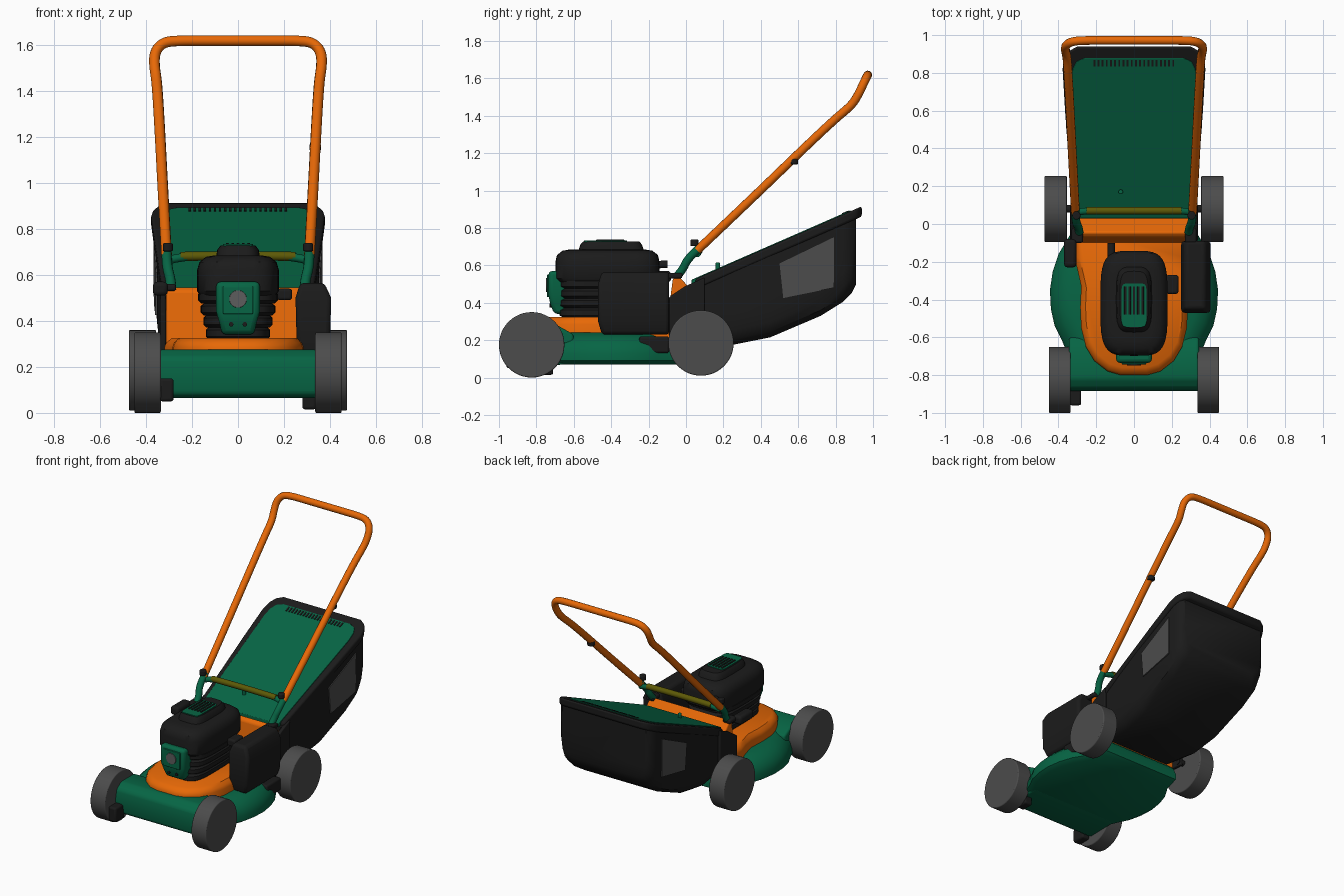
import bpy, bmesh, math

cube = bpy.data.objects.get("Cube")
if cube:
    bpy.data.objects.remove(cube, do_unlink=True)


def material(name, r, g, b):
    m = bpy.data.materials.new(name)
    m.use_nodes = True
    m.diffuse_color = (r, g, b, 1)
    m.node_tree.nodes["Principled BSDF"].inputs["Base Color"].default_value = (r, g, b, 1)
    return m


GREEN = material("green", 0.002, 0.13, 0.058)
ORANGE = material("orange", 0.8, 0.14, 0.002)
BLACK = material("black", 0.011, 0.011, 0.011)
GREY = material("wheel grey", 0.072, 0.072, 0.072)
OLIVE = material("olive", 0.11, 0.1, 0.002)
SILVER = material("light grey", 0.11, 0.11, 0.11)


def finish(ob, mat, bevel=0):
    ob.data.materials.append(mat)
    if bevel:
        mod = ob.modifiers.new("bevel", 'BEVEL')
        mod.width, mod.segments, mod.limit_method = bevel, 3, 'ANGLE'
    bpy.ops.object.select_all(action='DESELECT')
    ob.select_set(True)
    bpy.context.view_layer.objects.active = ob
    bpy.ops.object.shade_smooth_by_angle(angle=math.radians(40))
    return ob


def loft(name, rings, mat, bevel=0):
    bm = bmesh.new()
    loops = [[bm.verts.new(p) for p in ring] for ring in rings]
    n = len(loops[0])
    for a, b in zip(loops, loops[1:]):
        for i in range(n):
            j = (i + 1) % n
            bm.faces.new((a[i], a[j], b[j], b[i]))
    bm.faces.new(loops[0])
    bm.faces.new(loops[-1])
    bmesh.ops.recalc_face_normals(bm, faces=bm.faces)
    me = bpy.data.meshes.new(name)
    bm.to_mesh(me)
    bm.free()
    ob = bpy.data.objects.new(name, me)
    bpy.context.collection.objects.link(ob)
    return finish(ob, mat, bevel)


def box(name, x, y, z, mat, bevel=0.012):
    ring = [(x[0], y[0]), (x[1], y[0]), (x[1], y[1]), (x[0], y[1])]
    return loft(name, [[(a, b, h) for a, b in ring] for h in z], mat, bevel)


def oval(z, hx, hy, cy=-0.42, power=4, n=40):
    pts = []
    for i in range(n):
        a = math.tau * i / n
        c, s = math.cos(a), math.sin(a)
        pts.append((math.copysign(abs(c) ** (2 / power), c) * hx,
                    cy + math.copysign(abs(s) ** (2 / power), s) * hy, z))
    return pts


def extrude_x(name, profile, x0, x1, mat, bevel=0.01):
    return loft(name, [[(x, y, z) for y, z in profile] for x in (x0, x1)], mat, bevel)


def cylinder(name, centre, radius, depth, mat, axis='Z', bevel=0.006):
    rot = {'X': (0, math.pi / 2, 0), 'Y': (math.pi / 2, 0, 0), 'Z': (0, 0, 0)}[axis]
    bpy.ops.mesh.primitive_cylinder_add(vertices=48, radius=radius, depth=depth,
                                        location=centre, rotation=rot)
    ob = bpy.context.object
    ob.name = name
    return finish(ob, mat, bevel)


def tube(name, path, radius, mat):
    cu = bpy.data.curves.new(name, 'CURVE')
    cu.dimensions = '3D'
    cu.bevel_depth, cu.bevel_resolution, cu.use_fill_caps = radius, 4, True
    sp = cu.splines.new('NURBS')
    sp.points.add(len(path) - 1)
    for p, co in zip(sp.points, path):
        p.co = (*co, 1)
    sp.order_u, sp.use_endpoint_u, sp.resolution_u = 3, True, 8
    ob = bpy.data.objects.new(name, cu)
    bpy.context.collection.objects.link(ob)
    bpy.ops.object.select_all(action='DESELECT')
    ob.select_set(True)
    bpy.context.view_layer.objects.active = ob
    bpy.ops.object.convert(target='MESH')
    return finish(bpy.context.object, mat)


def mirrored(half):
    return half + [(-x, y) for x, y in reversed(half)]


def outline(half, z, scale=1, cy=-0.4):
    return [(x * scale, cy + (y - cy) * scale, z) for x, y in mirrored(half)]


# Wheels and axle stubs
for side, label in ((1, "left"), (-1, "right")):
    cylinder(f"front_wheel_{label}", (side * 0.393, -0.825, 0.175), 0.175, 0.115, GREY, 'X')
    cylinder(f"rear_wheel_{label}", (side * 0.415, 0.08, 0.185), 0.175, 0.118, GREY, 'X')
    cylinder(f"rear_axle_{label}", (side * 0.34, 0.08, 0.22), 0.02, 0.06, BLACK, 'X', 0)

# Cutting deck and front housing
deck = [(0.3, -0.85), (0.34, -0.72), (0.38, -0.62), (0.42, -0.54), (0.44, -0.45), (0.445, -0.35),
        (0.43, -0.25), (0.40, -0.16), (0.34, -0.06), (0.31, 0.06)]
loft("deck", [outline(deck, z, s) for z, s in
              ((0.07, 0.93), (0.09, 1), (0.13, 1), (0.175, 0.97), (0.215, 0.88), (0.24, 0.75))], GREEN)
extrude_x("front_housing", [(-0.84, 0.065), (-0.87, 0.08), (-0.885, 0.17), (-0.87, 0.24),
                            (-0.82, 0.275), (-0.68, 0.275), (-0.6, 0.23), (-0.6, 0.07)],
          -0.345, 0.345, GREEN, 0.015)
box("front_bracket", (-0.34, -0.28), (-0.96, -0.86), (0.05, 0.15), BLACK)
box("lower_bracket", (0.28, 0.34), (-0.8, -0.71), (0.015, 0.1), BLACK)
box("side_outlet", (0.30, 0.40), (-0.25, -0.09), (0.13, 0.22), BLACK)

# Orange body shell and upright rear wall
shell = [(0.07, -0.8), (0.14, -0.78), (0.21, -0.725), (0.255, -0.65), (0.28, -0.55), (0.285, -0.44),
         (0.28, -0.33), (0.30, -0.24), (0.32, -0.16), (0.32, 0.02)]
loft("body_shell", [outline(shell, z, s) for z, s in
                    ((0.2, 1), (0.285, 1), (0.305, 0.975), (0.325, 0.9))], ORANGE)
extrude_x("rear_wall", [(-0.1, 0.3), (-0.07, 0.53), (-0.045, 0.55), (0.035, 0.46), (0.035, 0.25)],
          -0.312, 0.312, ORANGE)

# Engine: ribbed block, cover and starter cap
for k in range(4):
    z = 0.32 + k * 0.052
    hx = 0.14 + k * 0.011
    loft("engine_rib", [oval(z + dz, hx * s, 0.245 * s, -0.43) for dz, s in
                        ((0, 0.92), (0.012, 1), (0.04, 1), (0.052, 0.92))], BLACK)
loft("engine_cover", [oval(z, hx, hy) for z, hx, hy in
                      ((0.51, 0.165, 0.26), (0.53, 0.178, 0.278), (0.62, 0.178, 0.278),
                       (0.655, 0.168, 0.27), (0.678, 0.14, 0.24), (0.685, 0.10, 0.2))], BLACK)
loft("starter_cap", [oval(z, hx, hy, -0.4) for z, hx, hy in
                     ((0.68, 0.095, 0.175), (0.71, 0.09, 0.165), (0.728, 0.075, 0.15))], BLACK)
loft("starter_panel", [oval(z, 0.066, 0.115, -0.43, 8) for z in (0.722, 0.733)], GREEN)
for k in range(5):
    x = (k - 2) * 0.023
    box("grille_bar", (x - 0.006, x + 0.006), (-0.48, -0.33), (0.728, 0.738), BLACK, 0.002)
tube("starter_handle", [(-0.12, -0.22, 0.6), (-0.12, -0.15, 0.605), (-0.12, -0.1, 0.605)], 0.02, BLACK)
box("fuel_cap", (0.17, 0.235), (-0.37, -0.27), (0.49, 0.54), BLACK)

# Muffler guard on the engine front
loft("muffler_guard", [[(-w, y, z), (w, y, z), (w, -0.64, z), (-w, -0.64, z)] for w, y, z in
                       ((0.07, -0.705, 0.34), (0.08, -0.725, 0.39), (0.095, -0.735, 0.44),
                        (0.095, -0.735, 0.57))], GREEN, 0.02)
box("guard_plate", (-0.065, 0.065), (-0.743, -0.73), (0.43, 0.55), GREEN, 0.004)
cylinder("muffler_disc", (0, -0.742, 0.495), 0.038, 0.012, SILVER, 'Y', 0.002)
for x in (-0.03, 0.03):
    cylinder("guard_bolt", (x, -0.724, 0.385), 0.01, 0.012, BLACK, 'Y', 0)

# Side box and lever block
loft("side_box", [[(x0, -0.47 + t, z), (x1, -0.47 + t, z), (x1, -0.09, z), (x0, -0.09, z)]
                  for z, x0, x1, t in ((0.23, 0.28, 0.375, 0.02), (0.3, 0.255, 0.4, 0),
                                       (0.5, 0.25, 0.405, 0), (0.565, 0.27, 0.375, 0.02))], BLACK, 0.018)
box("lever_block", (-0.37, -0.305), (-0.23, -0.08), (0.51, 0.57), BLACK, 0.018)

# Grass bag: station y, floor, top, half width
stations = [(0.04, 0.19, 0.5, 0.315), (0.25, 0.175, 0.59, 0.335), (0.45, 0.215, 0.68, 0.35),
            (0.72, 0.33, 0.8, 0.36), (0.84, 0.405, 0.855, 0.363), (0.885, 0.45, 0.87, 0.352),
            (0.91, 0.5, 0.875, 0.325)]


def bag_ring(y, low, top, w):
    half = [(0.78 * w, low), (0.92 * w, low + 0.03), (0.97 * w, low + 0.08), (w, low + 0.16), (w, top)]
    return [(x, y, z) for x, z in half] + [(-x, y, z) for x, z in reversed(half)]


def sloped(name, half, low, high, mat, bevel):
    # Plate that follows the slope of the bag top
    return loft(name, [[(x, y, 0.518 + (y - 0.03) * 0.437 + dz) for x, y in mirrored(half)]
                       for dz in (low, high)], mat, bevel)


loft("bag", [bag_ring(*s) for s in stations], BLACK)
sloped("bag_rim", [(0.325, 0.05), (0.365, 0.6), (0.378, 0.82), (0.37, 0.87), (0.345, 0.915),
                   (0.30, 0.94)], -0.055, 0, BLACK, 0.012)
sloped("bag_lid", [(0.295, 0.03), (0.33, 0.76), (0.325, 0.82), (0.305, 0.86), (0.26, 0.88)],
       -0.02, 0.005, GREEN, 0.003)
for k in range(20):
    vent = sloped("lid_vent", [(0.005, 0.835), (0.005, 0.868)], -0.01, 0.009, BLACK, 0)
    vent.location.x = -0.21 + k * 0.022
for s in (1, -1):
    corners = [(0.352, 0.5, 0.61), (0.362, 0.79, 0.75), (0.36, 0.79, 0.48), (0.354, 0.52, 0.425)]
    loft("bag_window", [[(s * (x + d), y, z) for x, y, z in corners] for d in (-0.002, 0.006)], GREY)
    extrude_x("bag_cheek", [(-0.09, 0.2), (-0.09, 0.43), (0.0, 0.49), (0.1, 0.535), (0.1, 0.19)],
              s * 0.314, s * 0.338, BLACK, 0.006)

# Push handle
side_path = [(0.31, 0.06, 0.68), (0.325, 0.34, 0.945), (0.34, 0.64, 1.235), (0.349, 0.8, 1.385),
             (0.355, 0.885, 1.455), (0.364, 0.92, 1.51), (0.362, 0.948, 1.57), (0.325, 0.968, 1.612),
             (0.25, 0.972, 1.618), (0.15, 0.972, 1.618)]
tube("push_handle", side_path + [(-x, y, z) for x, y, z in reversed(side_path)], 0.023, ORANGE)
cylinder("cable_clip", (0.336, 0.575, 1.155), 0.025, 0.03, BLACK)

# Handle mounts, knobs and cross bar
for s in (1, -1):
    tube("handle_mount", [(s * 0.29, -0.06, 0.53), (s * 0.29, -0.02, 0.57), (s * 0.31, 0.01, 0.64),
                          (s * 0.31, 0.08, 0.70)], 0.022, GREEN)
    box("mount_foot", (s * 0.3 - 0.03, s * 0.3 + 0.03), (-0.1, -0.02), (0.53, 0.56), BLACK, 0.01)
    cylinder("mount_knob", (s * 0.305, 0.045, 0.72), 0.022, 0.035, BLACK)
    tube("bar_end", [(s * 0.31, 0.06, 0.66), (s * 0.27, 0.07, 0.675), (s * 0.2, 0.07, 0.68)], 0.018, GREEN)
tube("cross_bar", [(-0.25, 0.07, 0.68), (0, 0.07, 0.685), (0.25, 0.07, 0.68)], 0.02, OLIVE)
cylinder("lid_knob", (-0.07, 0.17, 0.595), 0.012, 0.04, GREEN)
